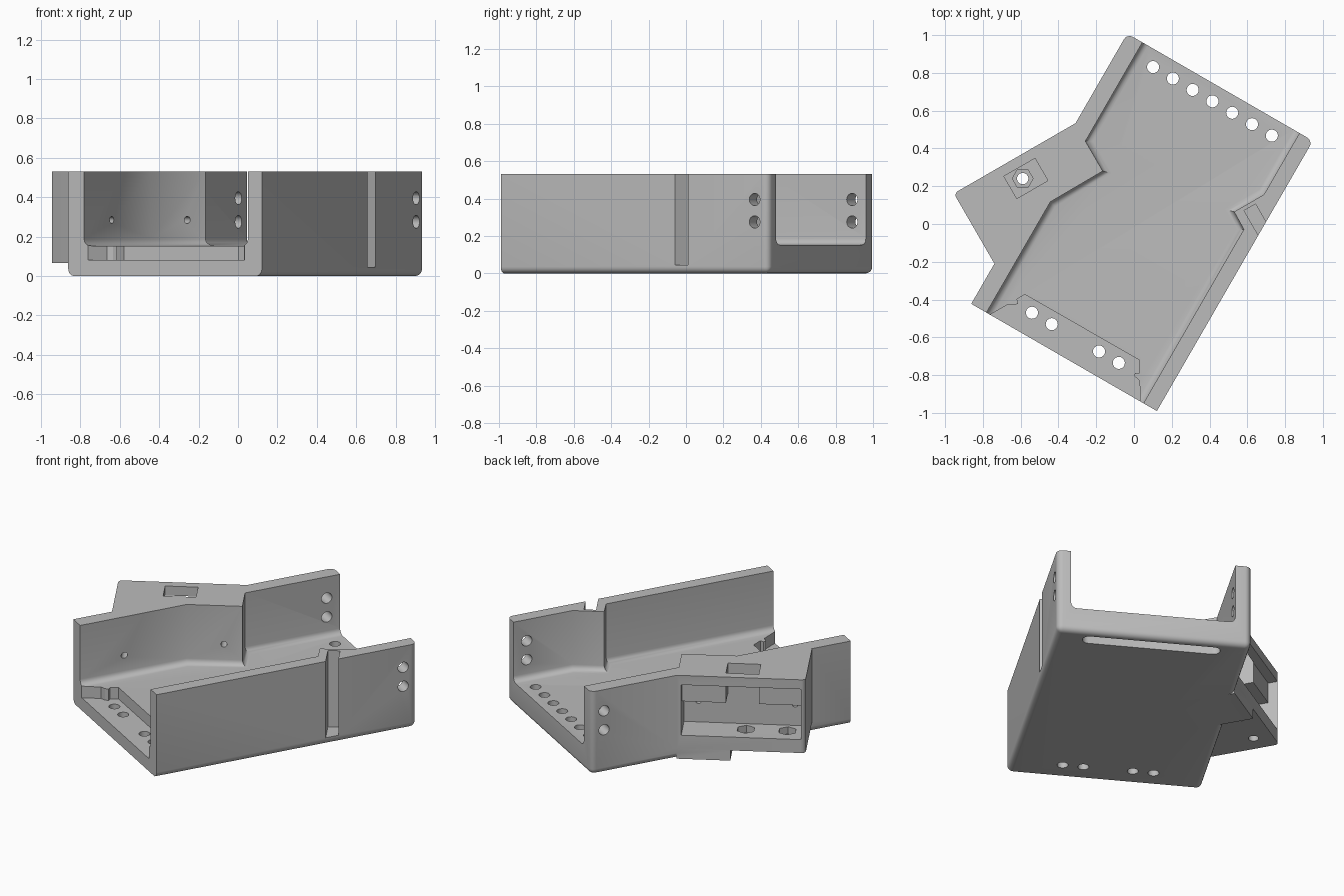
import bpy, bmesh, math
from mathutils import Matrix, Vector

cube = bpy.data.objects.get("Cube")
if cube:
    bpy.data.objects.remove(cube)

TRAY = Matrix.Rotation(math.radians(-30), 4, 'Z')    # frame of the tray
POD = Matrix.Rotation(math.radians(30), 4, 'Z')      # frame of the side housing

grey = bpy.data.materials.new("grey_plastic")
grey.use_nodes = True
grey.diffuse_color = (0.5, 0.5, 0.5, 1)
grey.node_tree.nodes["Principled BSDF"].inputs["Base Color"].default_value = (0.5, 0.5, 0.5, 1)


def prism(name, pts, z0, z1, frame, rounded=None, radius=0.035):
    """Extrude an outline and round the edges picked by a rule."""
    bm = bmesh.new()
    base = bm.faces.new([bm.verts.new((x, y, z0)) for x, y in pts])
    top = bmesh.ops.extrude_face_region(bm, geom=[base])["geom"]
    for v in top:
        if isinstance(v, bmesh.types.BMVert):
            v.co.z = z1
    bmesh.ops.recalc_face_normals(bm, faces=bm.faces)
    if rounded:
        edges = [e for e in bm.edges if rounded(e.verts[0].co, e.verts[1].co)]
        bmesh.ops.bevel(bm, geom=edges, offset=radius, segments=5, profile=0.5, affect='EDGES')
    return finish(name, bm, frame)


def finish(name, bm, frame):
    bm.transform(frame)
    mesh = bpy.data.meshes.new(name)
    bm.to_mesh(mesh)
    bm.free()
    mesh.materials.append(grey)
    ob = bpy.data.objects.new(name, mesh)
    bpy.context.collection.objects.link(ob)
    return ob


def box(name, x0, x1, y0, y1, z0, z1, frame, **kw):
    return prism(name, [(x0, y0), (x1, y0), (x1, y1), (x0, y1)], z0, z1, frame, **kw)


def pin(start, end, r, frame, sides=24):
    """Round or hexagonal cutter between two points."""
    a, b = Vector(start), Vector(end)
    bm = bmesh.new()
    place = Matrix.Translation((a + b) / 2) @ (b - a).to_track_quat('Z', 'Y').to_matrix().to_4x4()
    bmesh.ops.create_cone(bm, cap_ends=True, segments=sides, radius1=r, radius2=r,
                          depth=(b - a).length, matrix=place)
    return finish("hole_cutter", bm, frame)


def combine(target, other, how='DIFFERENCE'):
    other.hide_render = True
    mod = target.modifiers.new("combine", 'BOOLEAN')
    mod.operation, mod.solver, mod.object = how, 'EXACT', other
    bpy.context.view_layer.objects.active = target
    bpy.ops.object.modifier_apply(modifier=mod.name)
    bpy.data.objects.remove(other)


# Solid tray block: rounded at the back corners and under the sides and back
def tray_edge(a, b):
    low = a.z < 0.01 and b.z < 0.01 and max(a.y, b.y) > 0
    return low or (a.y > 0.8 and b.y > 0.8 and abs(a.z - b.z) > 0.1)


body = box("tray_body", -0.535, 0.6, -0.797, 0.855, 0, 0.53, TRAY, rounded=tray_edge)

# Angled side housing and the foot beneath part of it
combine(body, box("housing", -0.745, 0, 0.19, 0.617, 0.065, 0.53, POD, radius=0.025,
                  rounded=lambda a, b: a.x < -0.7 and b.x < -0.7 and a.y > 0.6 and b.y > 0.6),
        'UNION')
combine(body, box("housing_foot", -0.31, 0, 0.25, 0.617, 0, 0.2, POD), 'UNION')

# Open channel with filleted floor, stepping around the two angled bosses
channel = [(-0.442, -1), (-0.442, -0.12), (-0.283, 0.16), (-0.442, 0.251), (-0.442, 1),
           (0.518, 1), (0.518, 0.479), (0.427, 0.321), (0.518, 0.266), (0.518, -1)]
combine(body, prism("channel", channel, 0.153, 1, TRAY, radius=0.035,
                    rounded=lambda a, b: a.z < 0.2 and b.z < 0.2))

# Stepped recess at the front of the floor
recess = [(-0.44, -0.85), (-0.42, -0.797), (-0.363, -0.7), (-0.335, -0.69), (-0.32, -0.672),
          (-0.337, -0.655), (-0.315, -0.612), (0.386, -0.61), (0.421, -0.669), (0.4, -0.68),
          (0.4, -0.695), (0.441, -0.704), (0.497, -0.797), (0.51, -0.85)]
combine(body, prism("front_recess", recess, 0.08, 0.2, TRAY))

# Floor holes, and the long slot under the back row
for u in (-0.233, -0.112, 0.177, 0.298):
    combine(body, pin((u, -0.677, -0.1), (u, -0.677, 0.3), 0.032, TRAY))
ends = [(-0.328, math.pi / 2), (0.397, -math.pi / 2)]
slot = [(u + 0.04 * math.cos(a0 + math.pi * i / 10), 0.77 + 0.04 * math.sin(a0 + math.pi * i / 10))
        for u, a0 in ends for i in range(11)]
combine(body, prism("under_slot", slot, -0.1, 0.07, TRAY))
for i in range(7):
    u = -0.328 + 0.121 * i
    combine(body, pin((u, 0.77, -0.1), (u, 0.77, 0.3), 0.032, TRAY))

# Paired holes through both side walls
for z in (0.275, 0.395):
    combine(body, pin((-1, 0.77, z), (1, 0.77, z), 0.033, TRAY))

# Angled slit in the right wall
combine(body, box("wall_slit", 0.54, 0.61, -0.5, -0.23, 0.045, 1, POD))

# Housing cavity: shallow mouth, deep pocket and top window
combine(body, box("mouth", -0.72, -0.026, 0.56, 0.8, 0.15, 0.47, POD))
combine(body, box("pocket", -0.72, -0.026, 0.427, 0.7, 0.15, 0.34, POD))
combine(body, box("window", -0.47, -0.28, 0.427, 0.563, 0.3, 0.7, POD))

# Hexagonal nut seats with bolt holes in the housing floor
for p in (-0.39, -0.63):
    combine(body, pin((p, 0.503, -0.1), (p, 0.503, 0.2), 0.03, POD))
    combine(body, pin((p, 0.503, 0.105), (p, 0.503, 0.2), 0.055, POD, 6))

# Small holes from the channel into the housing
for p, q in ((-0.11, 0.2), (-0.668, 0)):
    combine(body, pin((p, q, 0.285), (p, 0.5, 0.285), 0.018, POD, 16))

bpy.ops.object.select_all(action='DESELECT')
body.select_set(True)
bpy.context.view_layer.objects.active = body
bpy.ops.object.shade_smooth_by_angle(angle=math.radians(30))
